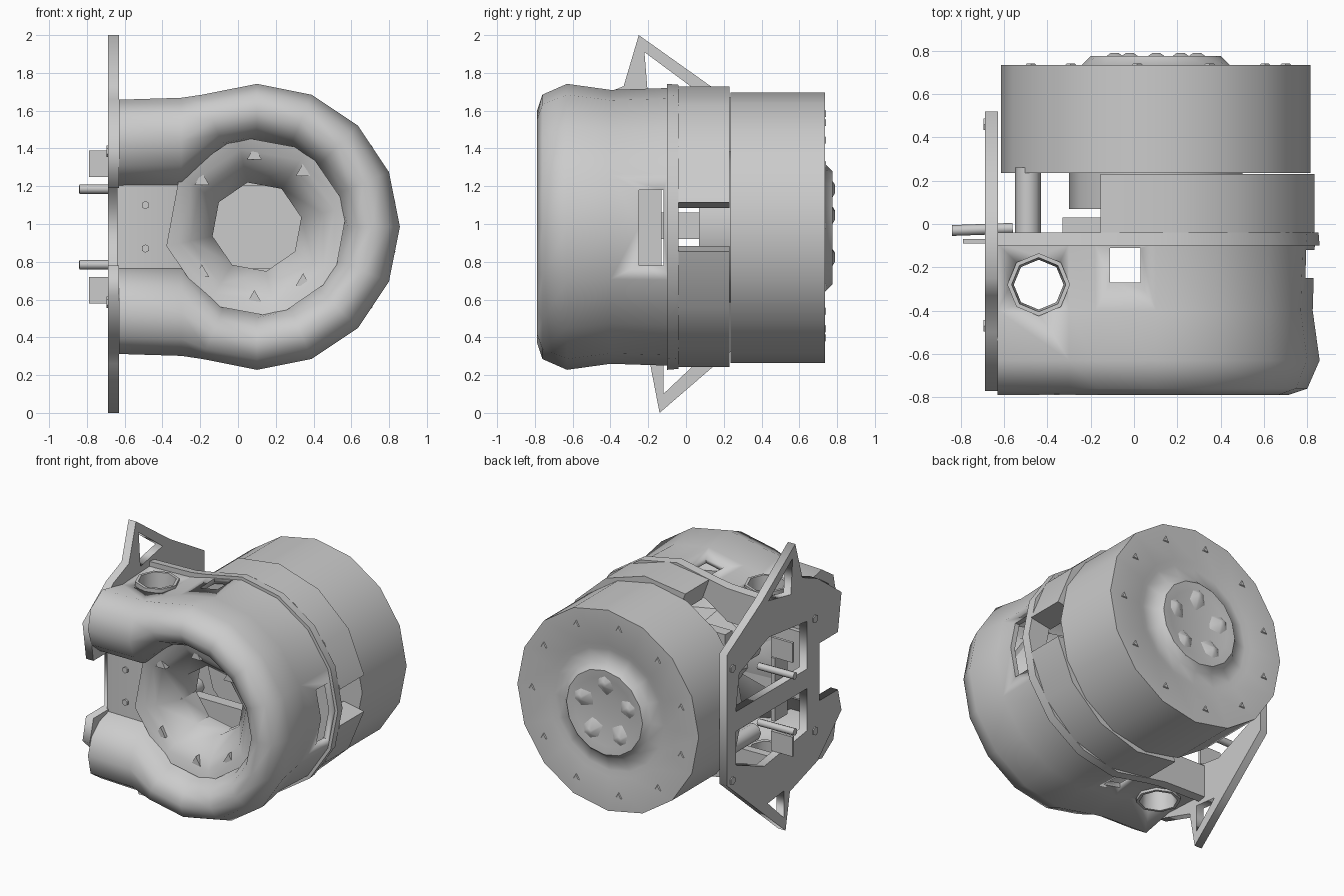
import bpy, bmesh, math
from mathutils import Matrix, Vector

if "Cube" in bpy.data.objects:
    bpy.data.objects.remove(bpy.data.objects["Cube"])

CX, CZ = 0.10, 0.985


def finish(bm, name, angle=50):
    bmesh.ops.remove_doubles(bm, verts=bm.verts, dist=0.0005)
    bmesh.ops.recalc_face_normals(bm, faces=bm.faces)
    me = bpy.data.meshes.new(name)
    bm.to_mesh(me)
    bm.free()
    ob = bpy.data.objects.new(name, me)
    bpy.context.collection.objects.link(ob)
    bpy.context.view_layer.objects.active = ob
    for o in bpy.context.selected_objects:
        o.select_set(False)
    ob.select_set(True)
    bpy.ops.object.shade_smooth_by_angle(angle=math.radians(angle))
    return ob


def loft(name, rings, closed, angle=50):
    """Bridge rings of closed cross-sections; cap the ends when open."""
    bm = bmesh.new()
    vs = [[bm.verts.new(p) for p in r] for r in rings]
    n = len(vs[0])
    for i in range(len(vs) if closed else len(vs) - 1):
        a, b = vs[i], vs[(i + 1) % len(vs)]
        for j in range(n):
            bm.faces.new((a[j], a[(j + 1) % n], b[(j + 1) % n], b[j]))
    if not closed:
        bm.faces.new(vs[0])
        bm.faces.new(vs[-1])
    return finish(bm, name, angle)


def turned(name, prof, a0=0, a1=360, sides=14, angle=50, cx=CX, cz=CZ):
    """Turn a closed (radius, y) profile about the main axis."""
    full = a1 - a0 == 360
    rings = []
    for i in range(sides if full else sides + 1):
        t = math.radians(a0 + (a1 - a0) * i / sides)
        rings.append([(cx + r * math.cos(t), y, cz + r * math.sin(t)) for r, y in prof])
    return loft(name, rings, full, angle)


def housing_sweep(name, prof):
    """Sweep a (radius, y) profile along the C-shaped housing path."""
    def arm(x, inner, outer, sign):
        f = (outer - inner) / (0.755 - 0.46)
        return [(x, y, CZ + sign * (inner + (r - 0.46) * f)) for r, y in prof]
    rings = [arm(-0.63, 0.22, 0.67, 1), arm(-0.3, 0.22, 0.68, 1)]
    for i in range(11):
        t = math.radians(112.5 - 22.5 * i)
        rings.append([(CX + r * math.cos(t), y, CZ + r * math.sin(t)) for r, y in prof])
    rings += [arm(-0.3, 0.22, 0.68, -1), arm(-0.63, 0.22, 0.67, -1)]
    return loft(name, rings, False)


def box(name, lo, hi):
    bm = bmesh.new()
    c = [(a + b) / 2 for a, b in zip(lo, hi)]
    s = [b - a for a, b in zip(lo, hi)]
    bmesh.ops.create_cube(bm, size=1, matrix=Matrix.Translation(c) @ Matrix.Diagonal((*s, 1)))
    return finish(bm, name, 30)


def rod(name, p, q, r, sides=8, r2=None):
    p, q = Vector(p), Vector(q)
    d = q - p
    bm = bmesh.new()
    m = Matrix.Translation((p + q) / 2) @ d.to_track_quat('Z', 'Y').to_matrix().to_4x4()
    bmesh.ops.create_cone(bm, cap_ends=True, segments=sides, radius1=r,
                          radius2=r if r2 is None else r2, depth=d.length, matrix=m)
    return finish(bm, name, 50)


def cut(ob, cutters):
    bpy.context.view_layer.objects.active = ob
    for c in cutters:
        m = ob.modifiers.new("cut", 'BOOLEAN')
        m.operation, m.object, m.solver = 'DIFFERENCE', c, 'EXACT'
        ob.modifiers.move(len(ob.modifiers) - 1, 0)
        bpy.ops.object.modifier_apply(modifier=m.name)
        bpy.data.objects.remove(c)


# Hollow front housing with rounded nose
housing = housing_sweep("front_housing", [
    (0.735, -0.09), (0.725, -0.4), (0.757, -0.63), (0.70, -0.76), (0.61, -0.79),
    (0.53, -0.75), (0.48, -0.66), (0.46, -0.56), (0.49, -0.56), (0.54, -0.68),
    (0.61, -0.75), (0.67, -0.71), (0.72, -0.6), (0.69, -0.4), (0.70, -0.09)])
cut(housing, [
    rod("port_cutter", (-0.44, -0.28, -0.5), (-0.44, -0.28, 2.5), 0.13),
    box("slot_cutter", (-0.11, -0.27, -0.5), (0.03, -0.11, 2.5)),
    box("window_cutter", (0.6, -0.25, 0.78), (1.0, -0.12, 1.18))])

# Liners inside the vertical ports
for s in (-1, 1):
    rings = []
    for i in range(8):
        t = math.tau * i / 8
        rings.append([(-0.44 + r * math.cos(t), -0.28 + r * math.sin(t), CZ + s * h)
                      for r, h in ((0.145, 0.66), (0.145, 0.52), (0.115, 0.52), (0.125, 0.66))])
    loft("port_liner", rings, True)

# Flange behind the housing
housing_sweep("rear_flange", [(0.752, -0.04), (0.757, -0.1), (0.60, -0.1), (0.60, -0.04)])

# Recessed intake, octagonal, with a sloped floor running to the side plate
turned("intake_recess", [(0.49, -0.62), (0.42, -0.60), (0.36, -0.56), (0.24, -0.42), (0.24, -0.28),
                         (0.27, -0.28), (0.30, -0.42), (0.49, -0.56)], 12, 372, 8, 40)
loft("recess_floor", [[(x, y, CZ - h), (x, y, CZ + h), (x, y + 0.035, CZ + h), (x, y + 0.035, CZ - h)]
                      for x, y, h in ((-0.64, -0.56, 0.24), (-0.3, -0.565, 0.24), (-0.14, -0.43, 0.1))], False)
for a in (50, 92, 140, 220, 268, 310):
    t = math.radians(a)
    x, z = CX + 0.38 * math.cos(t), CZ + 0.38 * math.sin(t)
    rod("intake_screw", (x, -0.54, z), (x, -0.60, z), 0.045, 3)
for z in (0.87, 1.1):
    rod("floor_screw", (-0.49, -0.55, z), (-0.49, -0.575, z), 0.022, 6)
box("inner_baffle", (-0.61, -0.27, 0.76), (-0.58, -0.13, 1.21))

# Split collar between housing and drum
collar = [(0.745, -0.04), (0.745, 0.23), (0.58, 0.23), (0.58, -0.04)]
turned("upper_collar", collar, 10, 110, 4)
turned("lower_collar", collar, -110, -10, 4)
turned("inner_core", [(0, 0.07), (0.40, 0.07), (0.40, 0.25), (0, 0.25)], sides=12)
for s in (-1, 1):
    box("core_bracket", (-0.33, -0.05, CZ + s * 0.3 - 0.08), (0.2, 0.03, CZ + s * 0.3 + 0.08))
    rod("link_rod", (-0.49, -0.06, CZ + s * 0.3), (-0.49, 0.26, CZ + s * 0.3), 0.06)

# Rear drum with grooved back face and cap
turned("rear_drum", [(0, 0.235), (0.715, 0.235), (0.715, 0.735), (0.47, 0.735),
                     (0.43, 0.72), (0.34, 0.735), (0.30, 0.775), (0.24, 0.77),
                     (0.12, 0.745), (0, 0.76)], sides=16, angle=45, cz=0.98)
for i in range(11):
    t = math.tau * i / 11
    x, z = CX + 0.6 * math.cos(t), CZ + 0.6 * math.sin(t)
    rod("drum_screw", (x, 0.72, z), (x, 0.742, z), 0.045, 3, 0.02)
for i in range(5):
    t = math.tau * i / 5 + 0.3
    x, z = CX + 0.2 * math.cos(t), CZ + 0.2 * math.sin(t)
    rod("cap_lump", (x, 0.74, z), (x, 0.79, z), 0.1, 6, 0.02)

# Side mounting plate: outline and openings in (y, z)
outlines = [
    [(-0.25, 2.0), (0.13, 1.73), (0.52, 1.5), (0.52, 0.57), (0.15, 0.25), (-0.14, 0),
     (-0.19, 0.26), (-0.5, 0.36), (-0.77, 0.62), (-0.73, 0.78), (-0.52, 0.78),
     (-0.52, 1.19), (-0.73, 1.19), (-0.77, 1.46), (-0.5, 1.66), (-0.33, 1.73)],
    [(-0.22, 1.91), (0.05, 1.71), (-0.2, 1.66)],
    [(-0.12, 0.1), (0.06, 0.27), (-0.12, 0.29)],
    [(-0.38, 1.4), (0.05, 1.45), (0.38, 1.32), (0.42, 1.06), (-0.38, 1.06)],
    [(-0.38, 0.92), (0.42, 0.92), (0.42, 0.68), (0.1, 0.55), (-0.38, 0.62)]]
cu = bpy.data.curves.new("mounting_plate", 'CURVE')
cu.dimensions, cu.fill_mode, cu.extrude = '2D', 'BOTH', 0.029
for pts in outlines:
    sp = cu.splines.new('POLY')
    sp.points.add(len(pts) - 1)
    for p, (u, v) in zip(sp.points, pts):
        p.co = (u, v, 0, 1)
    sp.use_cyclic_u = True
plate = bpy.data.objects.new("mounting_plate", cu)
bpy.context.collection.objects.link(plate)
plate.matrix_world = Matrix(((0, 0, 1, -0.658), (1, 0, 0, 0), (0, 1, 0, 0), (0, 0, 0, 1)))

# Tabs, studs and bolts on the plate side
for s in (-1, 1):
    z = CZ + s * 0.335
    box("side_tab", (-0.79, -0.09, z - 0.07), (-0.62, -0.07, z + 0.07))
    rod("side_stud", (-0.84, -0.03, CZ + s * 0.2), (-0.56, -0.02, CZ + s * 0.2), 0.025)
    for y in (-0.47, 0.46):
        rod("plate_bolt", (-0.68, y, CZ + s * 0.4), (-0.695, y, CZ + s * 0.4), 0.03, 6)
